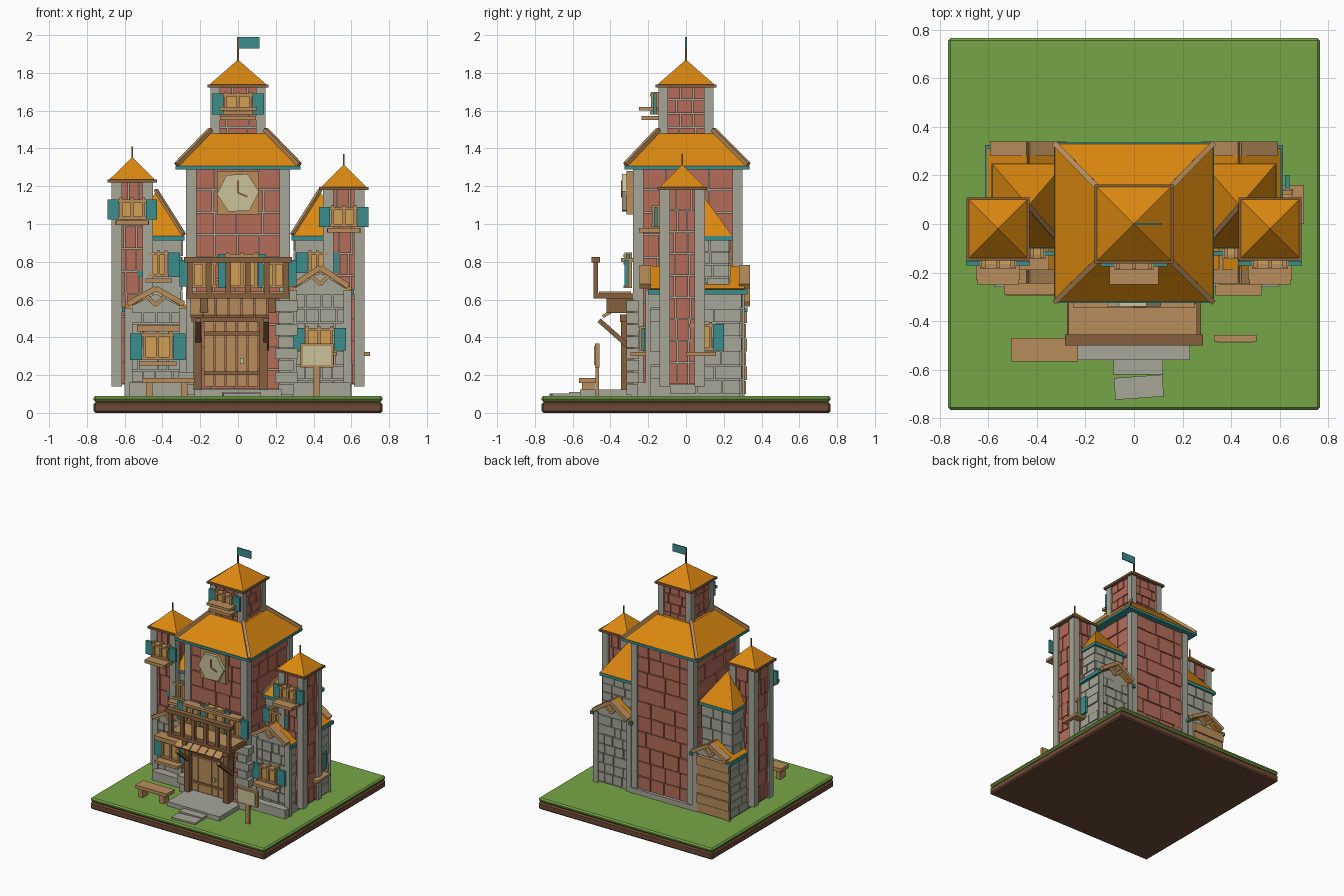
import bpy, bmesh, math, random
from mathutils import Matrix, Vector

if "Cube" in bpy.data.objects:
    bpy.data.objects.remove(bpy.data.objects["Cube"])

random.seed(4)
COLORS = {"grass": 0x76A646, "soil": 0x6E4A35, "stone": 0xA6A699, "brick": 0xB56C59,
          "orange_tile": 0xDB880F, "teal": 0x3A8F8D, "light_wood": 0xB98D5B,
          "brown_wood": 0x86603F, "gold_glass": 0xD0A053, "cream": 0xCBC29A}
MATS = {}
for mat_name, h in COLORS.items():
    m = bpy.data.materials.new(mat_name)
    rgb = [((h >> s) & 255) / 255 for s in (16, 8, 0)]
    m.diffuse_color = [c / 12.92 if c < .04 else ((c + .055) / 1.055) ** 2.4 for c in rgb] + [1]
    m.use_nodes = True
    m.node_tree.nodes["Principled BSDF"].inputs["Base Color"].default_value = m.diffuse_color
    MATS[mat_name] = m
parts = {}   # (part name, material) -> bmesh
I = Matrix.Identity(4)


def mesh(name, mat):
    return parts.setdefault((name, mat), bmesh.new())


def box(name, mat, x0, x1, y0, y1, z0, z1, M=I):
    T = Matrix.Translation(((x0 + x1) / 2, (y0 + y1) / 2, (z0 + z1) / 2))
    S = Matrix.Diagonal((x1 - x0, y1 - y0, z1 - z0, 1))
    bmesh.ops.create_cube(mesh(name, mat), size=1, matrix=M @ T @ S)


def beam(name, mat, p, q, width, thick, side=(0, 1, 0)):
    """Box running from p to q, its width lying along side."""
    p, q = Vector(p), Vector(q)
    d = (q - p).normalized()
    n = d.cross(Vector(side)).normalized()
    s = n.cross(d)
    R = Matrix((d, s, n)).transposed().to_4x4()
    L = (q - p).length / 2
    box(name, mat, -L, L, -width / 2, width / 2, -thick / 2, thick / 2,
        Matrix.Translation((p + q) / 2) @ R)


def frustum(name, mat, cx, cy, z0, z1, hx, hy, tx=0, ty=0):
    bm = mesh(name, mat)
    ring = [(-1, -1), (1, -1), (1, 1), (-1, 1)]
    lo = [bm.verts.new((cx + a * hx, cy + b * hy, z0)) for a, b in ring]
    bm.faces.new(lo[::-1])
    if tx:
        hi = [bm.verts.new((cx + a * tx, cy + b * ty, z1)) for a, b in ring]
        bm.faces.new(hi)
    else:
        hi = [bm.verts.new((cx, cy, z1))] * 4
    for i in range(4):
        j = (i + 1) % 4
        bm.faces.new([lo[i], lo[j], hi[j]] + ([hi[i]] if tx else []))


def gable_wall(name, mat, profile, y0, y1):
    bm = mesh(name, mat)
    a = [bm.verts.new((x, y0, z)) for x, z in profile]
    b = [bm.verts.new((x, y1, z)) for x, z in profile]
    bm.faces.new(a)
    bm.faces.new(b[::-1])
    for i in range(len(a)):
        bm.faces.new((a[i - 1], b[i - 1], b[i], a[i]))


def courses(name, mat, cx, cy, hx, hy, z0, z1, rows, cols, sides="fblr"):
    """Rows of uneven blocks on the chosen sides of a rectangular wall."""
    for s, k in zip("frbl", range(4)):
        if s not in sides:
            continue
        half, dist = (hx, hy) if k % 2 == 0 else (hy, hx)
        M = Matrix.Translation((cx, cy, 0)) @ Matrix.Rotation(k * math.pi / 2, 4, "Z")
        rh = (z1 - z0) / rows
        for r in range(rows):
            cuts = [-half] + [-half + 2 * half * (c + random.uniform(-.2, .2)) / cols
                              for c in range(1, cols)] + [half]
            for a, b in zip(cuts, cuts[1:]):
                out = random.uniform(0, .008)
                box(name, mat, a + .003, b - .003, -dist - out, -dist + .02,
                    z0 + r * rh + .003, z0 + (r + 1) * rh - .003, M)


def tower(name, cx, cy, hx, hy, z0, z1, rows, cols, pw, sides="fblr"):
    """Stone core, brick faces and four stone corner piers."""
    box(name + "_core", "stone", cx - hx + .025, cx + hx - .025, cy - hy + .025, cy + hy - .025, z0, z1)
    courses(name + "_bricks", "brick", cx, cy, hx - .016, hy - .016, z0, z1, rows, cols, sides)
    for a in (-1, 1):
        for b in (-1, 1):
            x, y = cx + a * (hx - pw / 2), cy + b * (hy - pw / 2)
            box(name + "_piers", "stone", x - pw / 2, x + pw / 2, y - pw / 2, y + pw / 2, z0 - .01, z1)


def window(name, x, y, z0, z1, w, shutter=.06, M=I, sill=True):
    """Framed two-pane window on a wall at y, facing -y."""
    h = w / 2
    box(name + "_panes", "gold_glass", x - h, x + h, y - .025, y, z0, z1, M)
    for c in (-h, 0, h):
        box(name + "_frame", "light_wood", x + c - .008, x + c + .008, y - .04, y, z0, z1 + .01, M)
    for z in (z0, z1 - .015):
        box(name + "_frame", "light_wood", x - h - .015, x + h + .015, y - .045, y, z, z + .015, M)
    if sill:
        box(name + "_sill", "light_wood", x - h - .03, x + h + .03, y - .09, y, z0 - .03, z0 - .008, M)
    for s in (-1, 1):
        if shutter:
            c = x + s * (h + .012 + shutter / 2)
            box(name + "_shutters", "teal", c - shutter / 2, c + shutter / 2,
                y - .03, y - .012, z0, z1, M)


# Ground
box("soil_base", "soil", -.765, .765, -.765, .765, 0, .056)
box("lawn", "grass", -.765, .765, -.765, .765, .06, .09)
box("lawn_core", "soil", -.755, .755, -.755, .755, .05, .065)

# Main tower, hipped roof and belfry
tower("main_tower", 0, .01, .275, .29, .11, 1.3, 10, 4, .055)
box("main_tower_plinth", "stone", -.29, .29, -.29, .31, .09, .13)
box("main_eaves", "teal", -.33, .33, -.325, .335, 1.288, 1.308)
frustum("main_roof", "orange_tile", 0, .005, 1.308, 1.48, .325, .325, .15, .15)
tower("belfry", 0, 0, .145, .145, 1.44, 1.73, 4, 3, .05)
box("belfry_eaves", "brown_wood", -.162, .162, -.162, .162, 1.722, 1.738)
frustum("belfry_roof", "orange_tile", 0, 0, 1.735, 1.87, .155, .155)
for a in (-1, 1):
    for b in (-1, 1):
        beam("hip_rafters", "light_wood", (a * .325, .005 + b * .325, 1.315),
             (a * .145, b * .145, 1.5), .022, .022, (a, -b, 0))
box("flag_pole", "brown_wood", -.004, .004, -.004, .004, 1.85, 1.99)
box("flag", "teal", 0, .115, -.004, .004, 1.93, 1.99)
window("belfry_window", 0, -.145, 1.58, 1.69, .13)
box("belfry_window_box", "light_wood", -.1, .1, -.25, -.15, 1.6, 1.62)

# Clock
box("clock_plate", "light_wood", -.112, .112, -.315, -.28, 1.05, 1.28)
bmesh.ops.create_cone(mesh("clock_face", "cream"), cap_ends=True, segments=6, radius1=.112, radius2=.112,
                      depth=.03, matrix=Matrix.Translation((0, -.325, 1.165)) @ Matrix.Rotation(math.pi / 2, 4, "X")
                      @ Matrix.Rotation(math.radians(33), 4, "Z"))
beam("clock_hands", "brown_wood", (0, -.342, 1.165), (0, -.342, 1.23), .006, .008)
beam("clock_hands", "brown_wood", (0, -.342, 1.165), (.05, -.342, 1.145), .006, .01)

# Corner towers
for tag, cx, top in (("left", -.56, 1.23), ("right", .56, 1.19)):
    n = tag + "_turret"
    tower(n, cx, -.02, .11, .12, .15, top, 9, 3, .055)
    box(n + "_eaves", "brown_wood", cx - .13, cx + .13, -.15, .11, top - .01, top + .006)
    frustum(n + "_roof", "orange_tile", cx, -.02, top + .004, top + .125, .122, .122)
    box(n + "_finial", "brown_wood", cx - .004, cx + .004, -.024, -.016, top + .1, top + .18)
    window(n + "_window", cx, -.14, top - .205, top - .1, .12)
    box(n + "_window_box", "light_wood", cx - .085, cx + .085, -.25, -.14, top - .235, top - .21)

# Side wings: stone ground floor with gable, upper storey with pointed roof
for s, tag, ridge, eave in ((-1, "left", .66, .555), (1, "right", .77, .65)):
    n = tag + "_wing"
    c = s * .435
    gable_wall(n + "_gable", "stone", [(c - .15, .09), (c + .15, .09), (c + .15, eave),
                                       (c, ridge - .03), (c - .15, eave)], -.19, .285)
    courses(n + "_blocks", "stone", c, .045, .155, .245, .1, eave - .02, 7, 4, "fbrl")
    for e in (-1, 1):
        beam(n + "_gable_roof", "orange_tile", (c, .06, ridge), (c + e * .165, .06, eave), .5, .02)
        box(n + "_gable_eaves", "teal", c + e * .167 - .012, c + e * .167 + .012, -.2, .325, eave - .022, eave + .004)
        for y in (-.215, .31):
            beam(n + "_truss", "light_wood", (c, y, ridge), (c + e * .15, y, eave + .02), .06, .028)
            beam(n + "_truss", "light_wood", (c, y, ridge - .09), (c + e * .06, y, ridge - .03), .03, .02)
            box(n + "_piers", "stone", c + e * .145 - .022, c + e * .145 + .022,
                y - .012 if y > 0 else y + .0, y + .0 if y > 0 else y + .03, .09, eave)
    box(n + "_upper", "stone", c - .13, c + .13, -.08, .225, eave, .93)
    courses(n + "_upper_blocks", "stone", c, .075, .135, .155, eave, .92, 4, 3)
    box(n + "_upper_eaves", "teal", c - .152, c + .152, -.1, .25, .912, .936)
    frustum(n + "_upper_roof", "orange_tile", c, .075, .936, 1.17, .148, .172)
    beam(n + "_upper_rafter", "light_wood", (c - s * .148, -.095, .945), (c, .075, 1.18), .015, .02, (1, s, 0))
    box(n + "_footing", "stone", c - .14, c + .16, -.26, -.19, .09, .16)
    window(n + "_upper_window", s * .42, -.1, .72 if s < 0 else .74, .85, .08)

# Timber planks on the rear of the left wing
for i in range(6):
    z = .1 + i * .075
    box("rear_planks", "light_wood", -.6, -.32, .295, .318 + .006 * (i % 2), z, z + .07)

# Lower wing windows
window("left_lower_window", -.425, -.205, .28, .42, .14, .065)
box("left_window_hood", "light_wood", -.535, -.31, -.29, -.2, .43, .465)
window("right_lower_window", .43, -.205, .33, .45, .13, .065)
window("side_window", .08, -.61, .33, .47, .1, .06, Matrix.Rotation(math.pi / 2, 4, "Z"))

# Door with frame, awning and quoins
for i in range(5):
    x = -.18 + i * .058
    box("door_planks", "light_wood", x, x + .054, -.32, -.28, .14, .49)
for z in (.2, .41):
    box("door_straps", "brown_wood", -.18, .11, -.328, -.31, z, z + .02)
box("door_handle", "cream", .01, .03, -.335, -.31, .26, .29)
for x in (-.235, .11):
    box("door_posts", "brown_wood", x, x + .045, -.345, -.28, .12, .5)
box("door_lintel", "brown_wood", -.245, .165, -.35, -.28, .48, .52)
for i in range(6):
    x = -.22 + i * .068
    beam("awning_planks", "light_wood", (x, -.44, .51), (x, -.29, .6), .062, .018, (1, 0, 0))
for x in (-.21, .15):
    beam("awning_braces", "brown_wood", (x, -.46, .49), (x, -.29, .34), .03, .025, (1, 0, 0))
for i in range(8):
    w = .02 * (i % 2)
    for s, x0 in ((1, .215), (-1, -.295)):
        if s > 0 or i < 2:
            box("corner_quoins", "stone", x0 - w, x0 + .08 + w, -.315, -.25, .095 + i * .063, .153 + i * .063)

# Balcony
box("balcony_floor", "brown_wood", -.275, .275, -.49, -.28, .605, .632)
box("balcony_planks", "light_wood", -.27, .26, -.46, -.29, .632, .642)
box("balcony_rail", "brown_wood", -.285, .285, -.5, -.455, .795, .825)
for i in range(6):
    x = -.255 + i * .102
    box("balcony_posts", "brown_wood", x - .014, x + .014, -.49, -.465, .63, .8)
for x in (-.18, .18):
    box("balcony_brackets", "brown_wood", x - .02, x + .02, -.42, -.28, .53, .605)
for i, (x, w, t) in enumerate(((-.18, .11, .8), (.02, .15, .84), (.19, .1, .8))):
    window("balcony_window_%d" % (i + 1), x, -.285, .66, t, w, .04 if i == 1 else 0, sill=False)
box("balcony_window_header", "light_wood", -.25, .25, -.345, -.28, .8, .82)
for x in (-.275, .275):
    box("balcony_shutters", "teal", x - .035, x + .035, -.325, -.305, .67, .81)

# Steps and path slab
box("upper_step", "stone", -.23, .23, -.56, -.28, .09, .125)
box("lower_step", "stone", -.085, .12, -.62, -.56, .09, .11)
box("path_slab", "stone", -.1, .1, -.045, .045, .085, .103,
    Matrix.Translation((.02, -.672, 0)) @ Matrix.Rotation(.07, 4, "Z"))

# Bench
box("bench_seat", "light_wood", -.505, -.23, -.567, -.47, .158, .185)
for x in (-.47, -.285):
    box("bench_legs", "light_wood", x - .018, x + .018, -.55, -.485, .09, .16)

# Notice board
box("sign_post", "light_wood", .4, .432, -.48, -.46, .09, .26)
box("sign_frame", "light_wood", .33, .505, -.483, -.457, .24, .368)
box("sign_panel", "cream", .343, .492, -.488, -.48, .253, .355)

# Turn every collected part into an object
for (name, mat), bm in parts.items():
    bmesh.ops.recalc_face_normals(bm, faces=bm.faces)
    me = bpy.data.meshes.new(name)
    bm.to_mesh(me)
    bm.free()
    me.materials.append(MATS[mat])
    ob = bpy.data.objects.new(name, me)
    bpy.context.collection.objects.link(ob)
    if name in ("soil_base", "lawn"):
        bev = ob.modifiers.new("chamfer", "BEVEL")
        bev.width, bev.segments = .01, 1
